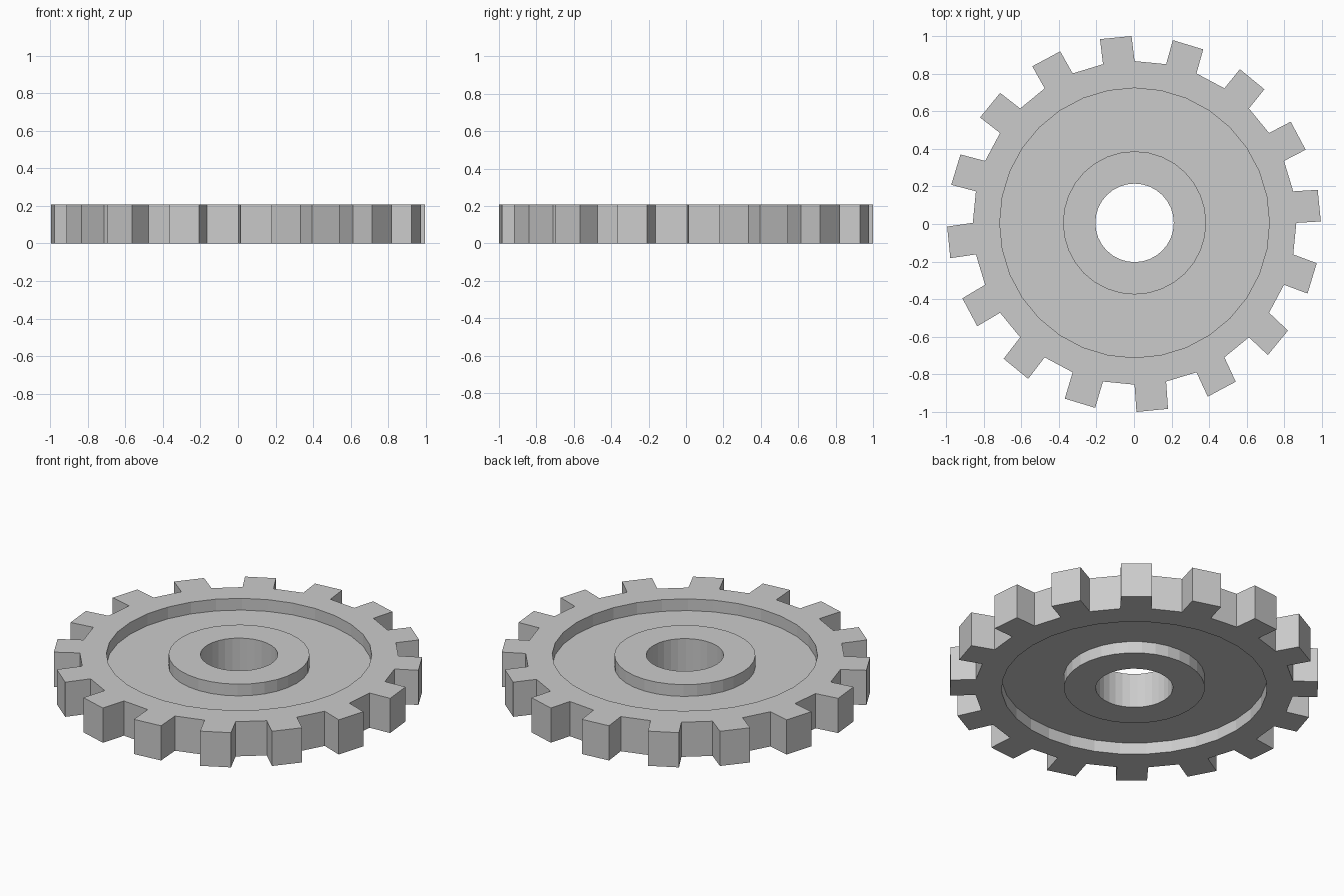
import bpy, bmesh
from math import cos, sin, pi
from mathutils import Vector

if "Cube" in bpy.data.objects:
    bpy.data.objects.remove(bpy.data.objects["Cube"])

SIDES = 32                      # 16 teeth + 16 gaps
H, D = 0.207, 0.07              # full thickness, recess depth
CENTRE = Vector((0.003, 0.006, 0))

# Closed radial cross-section: bore, hub, thin web, rim (last edge is the outer rim wall)
profile = [(0.861, H), (0.7175, H), (0.7175, H - D), (0.381, H - D), (0.381, H), (0.209, H),
           (0.209, 0), (0.381, 0), (0.381, D), (0.7175, D), (0.7175, 0), (0.861, 0)]

bm = bmesh.new()

# Gear body: revolve the cross-section
rings = []
for i in range(SIDES):
    a = 2 * pi * i / SIDES
    rings.append([bm.verts.new(CENTRE + Vector((r * cos(a), r * sin(a), z))) for r, z in profile])

teeth = []
n = len(profile)
for i in range(SIDES):
    p, q = rings[i], rings[(i + 1) % SIDES]
    for j in range(n):
        k = (j + 1) % n
        f = bm.faces.new((p[j], p[k], q[k], q[j]))
        if j == n - 1 and i % 2 == 0:
            teeth.append((f, pi * (2 * i + 1) / SIDES))

# Teeth: push every other rim wall straight outward
for f, a in teeth:
    tip = bmesh.ops.extrude_face_region(bm, geom=[f])["geom"]
    verts = [v for v in tip if isinstance(v, bmesh.types.BMVert)]
    move = Vector((0.134 * cos(a), 0.140 * sin(a), 0)) - CENTRE
    bmesh.ops.translate(bm, verts=verts, vec=move)
    if f.is_valid:
        bm.faces.remove(f)

bmesh.ops.recalc_face_normals(bm, faces=bm.faces)
mesh = bpy.data.meshes.new("gear_wheel")
bm.to_mesh(mesh)
bm.free()
gear = bpy.data.objects.new("gear_wheel", mesh)
bpy.context.collection.objects.link(gear)
